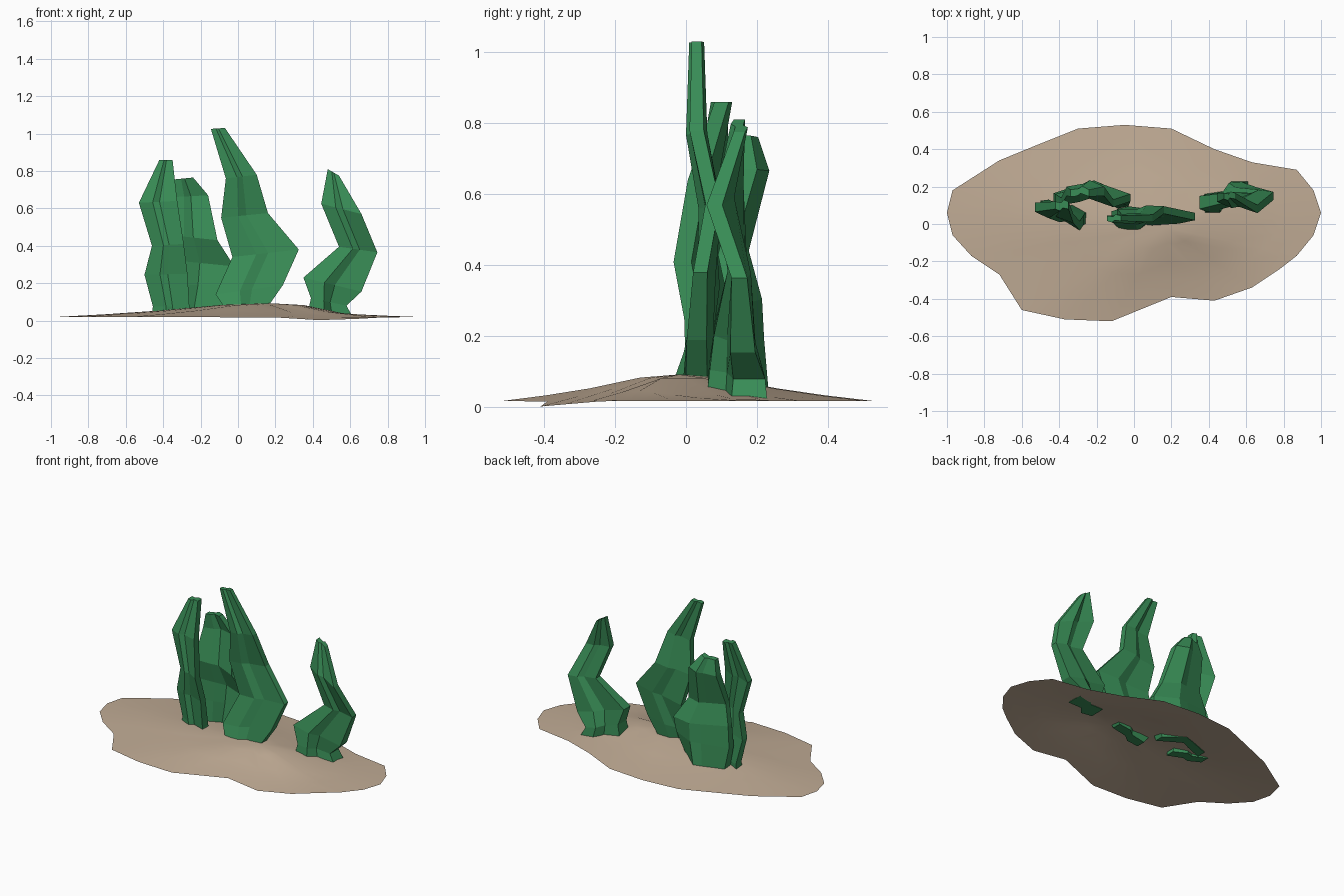
import bpy, bmesh, math


def material(name, rgb):
    m = bpy.data.materials.new(name)
    m.diffuse_color = (*rgb, 1)
    return m


def make(name, verts, faces, mat):
    me = bpy.data.meshes.new(name)
    me.from_pydata(verts, [], faces)
    bm = bmesh.new()
    bm.from_mesh(me)
    bmesh.ops.recalc_face_normals(bm, faces=bm.faces)
    bm.to_mesh(me)
    bm.free()
    ob = bpy.data.objects.new(name, me)
    bpy.context.collection.objects.link(ob)
    me.materials.append(mat)
    return ob


sand = material("sand", (0.53, 0.41, 0.30))
green = material("leaf_green", (0.04, 0.265, 0.093))

# Sandy ground: a thin open sheet, rings of the outline rising to a low mound
outline = [(-1, .06), (-.97, .18), (-.72, .34), (-.5, .43), (-.3, .51), (-.05, .53),
           (.2, .51), (.43, .4), (.63, .33), (.87, .29), (.96, .18), (1, .06),
           (.96, -.06), (.87, -.17), (.78, -.24), (.63, -.34), (.43, -.41), (.2, -.39),
           (-.12, -.52), (-.37, -.51), (-.6, -.46), (-.72, -.27), (-.87, -.17), (-.97, -.06)]
cx, cy, n = .17, -.02, len(outline)
verts, faces = [], []
for s, h in ((1, 0), (.75, .016), (.5, .036), (.22, .066)):
    for x, y in outline:
        edge = .018 - .018 * math.exp(-((x - .5) ** 2 + (y + .4) ** 2) / .03)
        dip = 1 - .75 * math.exp(-((cx + (x - cx) * s - .68) / .17) ** 2)
        verts.append((cx + (x - cx) * s, cy + (y - cy) * s, edge + h * dip))
for r in range(3):
    for i in range(n):
        j = (i + 1) % n
        faces.append((r * n + i, r * n + j, (r + 1) * n + j, (r + 1) * n + i))
verts.append((cx, cy, .093))
faces += [(3 * n + i, 3 * n + (i + 1) % n, 4 * n) for i in range(n)]
ground = make("sand_mound", verts, faces, sand)
for p in ground.data.polygons:
    p.use_smooth = True


# Leaf: eight-sided sections between a left and a right edge, with a stepped rib
def leaf(name, rows, bow=0.0):
    verts, faces = [], []
    # position across the leaf, offset in y as a share of the half thickness
    section = [(0, -1), (.36, -1.5), (.54, -.7), (1, -1),
               (1, 1), (.62, 1.5), (.44, .7), (0, 1)]
    for r, (xl, yl, zl, xr, yr, zr, t) in enumerate(rows):
        b = bow * (1 - r / len(rows))
        for u, v in section:
            verts.append((xl + (xr - xl) * u,
                          yl + (yr - yl) * u + v * t + b * 4 * u * (1 - u),
                          zl + (zr - zl) * u))
    k = len(section)
    for r in range(len(rows) - 1):
        for i in range(k):
            j = (i + 1) % k
            faces.append((r * k + i, r * k + j, (r + 1) * k + j, (r + 1) * k + i))
    faces += [tuple(range(k)), tuple(range(len(verts) - k, len(verts)))]
    return make(name, verts, faces, green)


# Rows: left x y z, right x y z, half thickness
leaf("tall_middle_leaf", [
    (-.06, -.01, .05, .16, .03, .075, .03),
    (-.12, .04, .14, .24, .03, .19, .028),
    (-.03, .075, .34, .325, .04, .38, .02),
    (-.09, .06, .55, .16, .075, .575, .02),
    (-.065, .03, .76, .10, .03, .78, .02),
    (-.145, .03, 1.025, -.07, .03, 1.03, .014)])
leaf("left_leaf", [
    (-.46, .10, .04, -.25, .03, .04, .03),
    (-.455, .10, .075, -.26, .03, .075, .03),
    (-.50, .10, .245, -.27, .02, .25, .025),
    (-.46, .08, .40, -.29, -.01, .41, .025),
    (-.53, .09, .63, -.325, .03, .64, .025),
    (-.42, .10, .86, -.35, .10, .86, .02)])
leaf("rear_leaf", [
    (-.40, .14, .04, -.10, .11, .05, .03),
    (-.43, .14, .19, -.03, .12, .19, .025),
    (-.42, .14, .33, -.02, .14, .29, .02),
    (-.39, .12, .46, -.11, .11, .43, .02),
    (-.36, .175, .66, -.16, .175, .67, .025),
    (-.34, .165, .755, -.24, .165, .765, .018)], bow=.07)
leaf("right_leaf", [
    (.375, .11, .05, .61, .178, .025, .05),
    (.39, .11, .12, .58, .178, .08, .045),
    (.35, .115, .23, .66, .16, .155, .035),
    (.54, .15, .395, .745, .15, .365, .022),
    (.445, .14, .625, .66, .08, .57, .022),
    (.48, .15, .81, .54, .15, .775, .016)])
